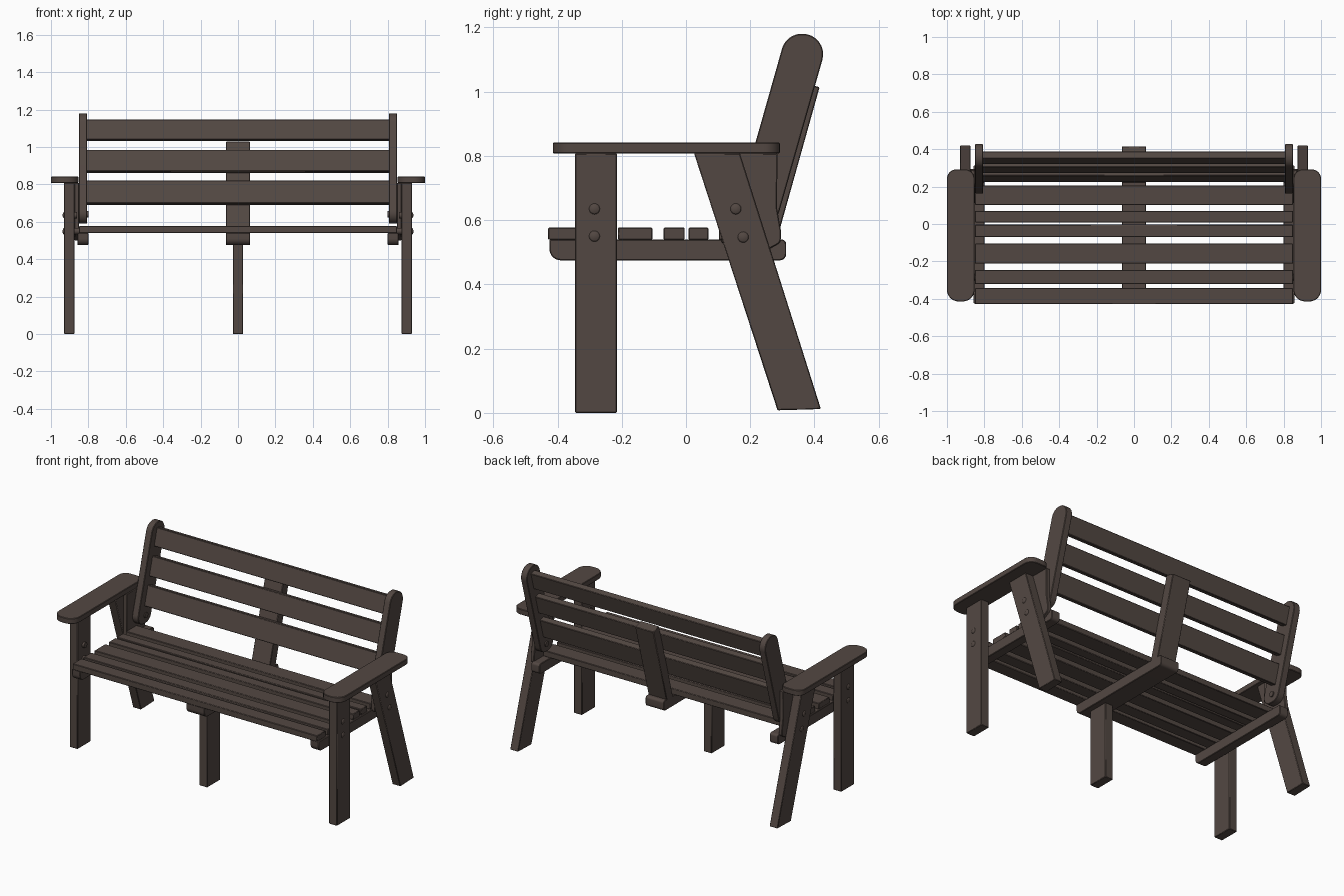
import bpy, bmesh, math
from mathutils import Vector

if "Cube" in bpy.data.objects:
    bpy.data.objects.remove(bpy.data.objects["Cube"])

wood = bpy.data.materials.new("dark brown wood")
wood.diffuse_color = (0.086, 0.064, 0.055, 1)
wood.use_nodes = True
wood.node_tree.nodes["Principled BSDF"].inputs["Base Color"].default_value = wood.diffuse_color


def fillet(corners, steps=8):
    """Round a polygon; each corner is (u, v) or (u, v, radius)."""
    out = []
    n = len(corners)
    for i, c in enumerate(corners):
        p = Vector(c[:2])
        r = c[2] if len(c) > 2 else 0
        if r == 0:
            out.append(p)
            continue
        a = (Vector(corners[i - 1][:2]) - p).normalized()
        b = (Vector(corners[(i + 1) % n][:2]) - p).normalized()
        half = a.angle(b) / 2
        centre = p + (a + b).normalized() * (r / math.sin(half))
        s = p + a * (r / math.tan(half)) - centre
        e = p + b * (r / math.tan(half)) - centre
        sweep = s.angle(e)
        for k in range(steps + 1):
            t = k / steps
            out.append(centre + (s * math.sin((1 - t) * sweep) + e * math.sin(t * sweep)) / math.sin(sweep))
    return out


def board(name, corners, lo, hi, axis='X', mirror=False, bevel=0.003):
    """Extrude a profile: (y, z) along X, or (x, y) along Z."""
    bm = bmesh.new()
    place = (lambda p, h: (h, p.x, p.y)) if axis == 'X' else (lambda p, h: (p.x, p.y, h))
    pts = fillet(corners)
    low = [bm.verts.new(place(p, lo)) for p in pts]
    high = [bm.verts.new(place(p, hi)) for p in pts]
    bm.faces.new(low)
    bm.faces.new(high)
    for i in range(len(pts)):
        j = (i + 1) % len(pts)
        bm.faces.new((low[i], low[j], high[j], high[i]))
    bmesh.ops.recalc_face_normals(bm, faces=bm.faces)
    return finish(name, bm, mirror, bevel)


def finish(name, bm, mirror, bevel):
    me = bpy.data.meshes.new(name)
    bm.to_mesh(me)
    bm.free()
    ob = bpy.data.objects.new(name, me)
    bpy.context.collection.objects.link(ob)
    me.materials.append(wood)
    if bevel:
        m = ob.modifiers.new("soft edges", 'BEVEL')
        m.width = bevel
        m.segments = 1
        m.limit_method = 'ANGLE'
        m.angle_limit = math.radians(40)
    if mirror:
        ob.modifiers.new("mirror", 'MIRROR').use_mirror_merge = False
    bpy.ops.object.select_all(action='DESELECT')
    ob.select_set(True)
    bpy.context.view_layer.objects.active = ob
    bpy.ops.object.shade_smooth_by_angle(angle=math.radians(30))
    return ob


def rect(y0, y1, z0, z1):
    return [(y0, z0), (y1, z0), (y1, z1), (y0, z1)]


# legs
board("front_leg", rect(-0.345, -0.215, 0, 0.808), 0.874, 0.93, mirror=True)
board("back_leg", [(0.285, 0.008), (0.42, 0.012), (0.168, 0.808), (0.025, 0.808)], 0.874, 0.93, mirror=True)
board("middle_leg", rect(-0.345, -0.215, 0, 0.48), -0.028, 0.028)

# armrests with rounded ends
board("armrest", [(0.853, -0.414, 0.062), (1.0, -0.414, 0.062), (1.0, 0.292, 0.05), (0.853, 0.292, 0.05)],
      0.807, 0.842, axis='Z', mirror=True)

# seat rails
rail = [(-0.425, 0.475, 0.035), (0.312, 0.475, 0.02), (0.312, 0.54, 0.015), (-0.425, 0.54)]
board("side_rail", rail, 0.80, 0.858, mirror=True)
board("middle_rail", rail, -0.064, 0.064)

# plate joining the back leg, armrest and backrest
board("joining_plate", [(0.11, 0.808), (0.11, 0.53), (0.24, 0.50), (0.295, 0.53, 0.02), (0.295, 0.57),
                        (0.283, 0.64), (0.285, 0.808)], 0.85, 0.875, mirror=True)

# seat slats
for y0, y1 in [(-0.429, -0.343), (-0.322, -0.245), (-0.212, -0.105),
               (-0.07, -0.004), (0.008, 0.07), (0.102, 0.205)]:
    board("seat_slat", rect(y0, y1, 0.539, 0.577), -0.85, 0.85)

# backrest side boards, rounded top and bottom
board("backrest_side", [(0.145, 0.59, 0.055), (0.28, 0.59, 0.055), (0.4475, 1.18, 0.0635), (0.312, 1.18, 0.0635)],
      0.807, 0.85, mirror=True)


# leaning backrest slats and the support behind them
def back_y(z):
    return 0.39 + 0.28 * (z - 1.145)


def leaning(z0, z1, thick):
    return [(back_y(z0), z0), (back_y(z1), z1),
            (back_y(z1) + thick, z1 - thick * 0.28), (back_y(z0) + thick, z0 - thick * 0.28)]


for z0, z1 in [(0.69, 0.81), (0.86, 0.975), (1.03, 1.137)]:
    board("backrest_slat", leaning(z0, z1, -0.038), -0.81, 0.81)
board("middle_back_support", leaning(0.52, 1.03, 0.058), -0.064, 0.064)

# domed bolts through legs, rails and backrest sides
for y, z, x0, x1 in [(-0.285, 0.635, 0.86, 0.93), (-0.285, 0.55, 0.84, 0.93), (0.155, 0.635, 0.86, 0.93),
                     (0.178, 0.547, 0.84, 0.93), (0.235, 0.64, 0.80, 0.855)]:
    bm = bmesh.new()
    rings = []
    for x, r in [(x0, 0.017), (x1, 0.017), (x1 + 0.004, 0.014), (x1 + 0.007, 0.007)]:
        rings.append([bm.verts.new((x, y + r * math.cos(a * math.pi / 8), z + r * math.sin(a * math.pi / 8)))
                      for a in range(16)])
    for a, b in zip(rings, rings[1:]):
        for i in range(16):
            bm.faces.new((a[i], a[(i + 1) % 16], b[(i + 1) % 16], b[i]))
    bm.faces.new(rings[0])
    bm.faces.new(rings[-1])
    bmesh.ops.recalc_face_normals(bm, faces=bm.faces)
    finish("bolt", bm, True, 0)
